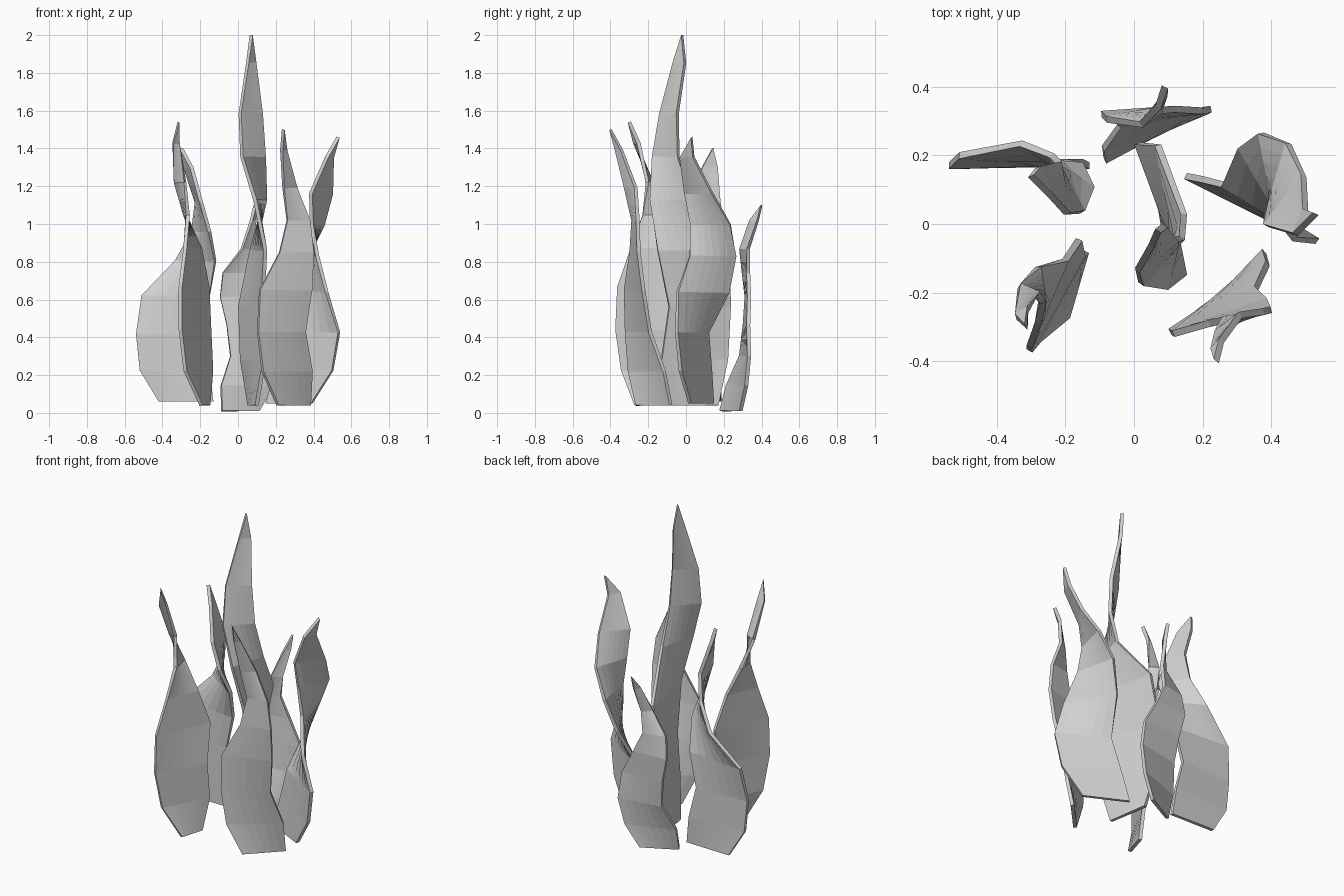
import bpy, bmesh
from mathutils import Vector

grey = bpy.data.materials.new("pale_grey")
grey.diffuse_color = (0.64, 0.64, 0.64, 1)

# Height of each cross row as a fraction of the blade, shared by all blades
ROWS = (0, .123, .267, .418, .555, .671, .788, .925)
COLS = 6
THICK = 0.02


def blade(name, base, top, tip, rail_a, rail_b):
    """Twisted leaf lofted between two side rails, closing to a point."""
    bm = bmesh.new()
    grid = []
    for f, a, b in zip(ROWS, rail_a, rail_b):
        z = base + (top - base) * f
        a, b = Vector((*a, z)), Vector((*b, z))
        grid.append([bm.verts.new(a.lerp(b, i / COLS)) for i in range(COLS + 1)])
    for low, high in zip(grid, grid[1:]):
        for i in range(COLS):
            bm.faces.new((low[i], low[i + 1], high[i + 1], high[i]))
    point = bm.verts.new((*tip, top))
    for i in range(COLS):
        bm.faces.new((grid[-1][i], grid[-1][i + 1], point))
    me = bpy.data.meshes.new(name)
    bm.to_mesh(me)
    bm.free()
    me.materials.append(grey)
    ob = bpy.data.objects.new(name, me)
    bpy.context.collection.objects.link(ob)
    mod = ob.modifiers.new("thickness", 'SOLIDIFY')
    mod.thickness = THICK
    mod.offset = 0


# Tall blade in the middle
blade("centre_blade", .04, 2.0, (.07, -.02),
      [(.10, -.08), (.14, -.13), (.13, -.09), (.145, -.15),
       (.09, -.19), (.02, -.175), (.01, -.135), (.05, -.065)],
      [(.06, .17), (.02, .22), (.01, .235), (.07, .23),
       (.145, .03), (.14, -.04), (.125, -.045), (.09, -.005)])

# Front right blade
blade("front_right_blade", .04, 1.5, (.24, -.40),
      [(.38, -.08), (.39, -.115), (.355, -.19), (.39, -.225),
       (.40, -.25), (.38, -.255), (.31, -.265), (.255, -.34)],
      [(.21, -.26), (.13, -.30), (.105, -.315), (.115, -.32),
       (.22, -.29), (.26, -.28), (.24, -.32), (.23, -.37)])

# Right blade
blade("right_blade", .05, 1.46, (.53, .03),
      [(.15, .14), (.20, .13), (.26, .115), (.31, .225),
       (.37, .265), (.45, .235), (.495, .14), (.50, .04)],
      [(.39, .02), (.50, -.03), (.535, -.05), (.47, -.045),
       (.42, .02), (.39, .025), (.385, -.005), (.47, -.03)])

# Short back blade
blade("back_blade", .01, 1.1, (.09, .40),
      [(-.085, .185), (-.09, .22), (-.04, .29), (-.06, .31),
       (-.095, .32), (-.08, .305), (.02, .29), (.07, .34)],
      [(.11, .29), (.19, .32), (.225, .335), (.20, .33),
       (.12, .335), (.06, .33), (.075, .33), (.09, .38)])

# Left blade
blade("left_blade", .06, 1.4, (-.30, .14),
      [(-.13, .17), (-.15, .18), (-.20, .18), (-.15, .17),
       (-.12, .10), (-.15, .035), (-.195, .03), (-.245, .085)],
      [(-.42, .18), (-.52, .17), (-.54, .17), (-.51, .20),
       (-.33, .235), (-.24, .20), (-.22, .18), (-.28, .165)])

# Front left blade
blade("front_left_blade", .04, 1.54, (-.315, -.30),
      [(-.195, -.27), (-.28, -.34), (-.305, -.37), (-.305, -.36),
       (-.28, -.29), (-.265, -.23), (-.28, -.205), (-.31, -.25)],
      [(-.155, -.13), (-.14, -.08), (-.15, -.09), (-.16, -.045),
       (-.20, -.105), (-.28, -.125), (-.335, -.18), (-.345, -.27)])
